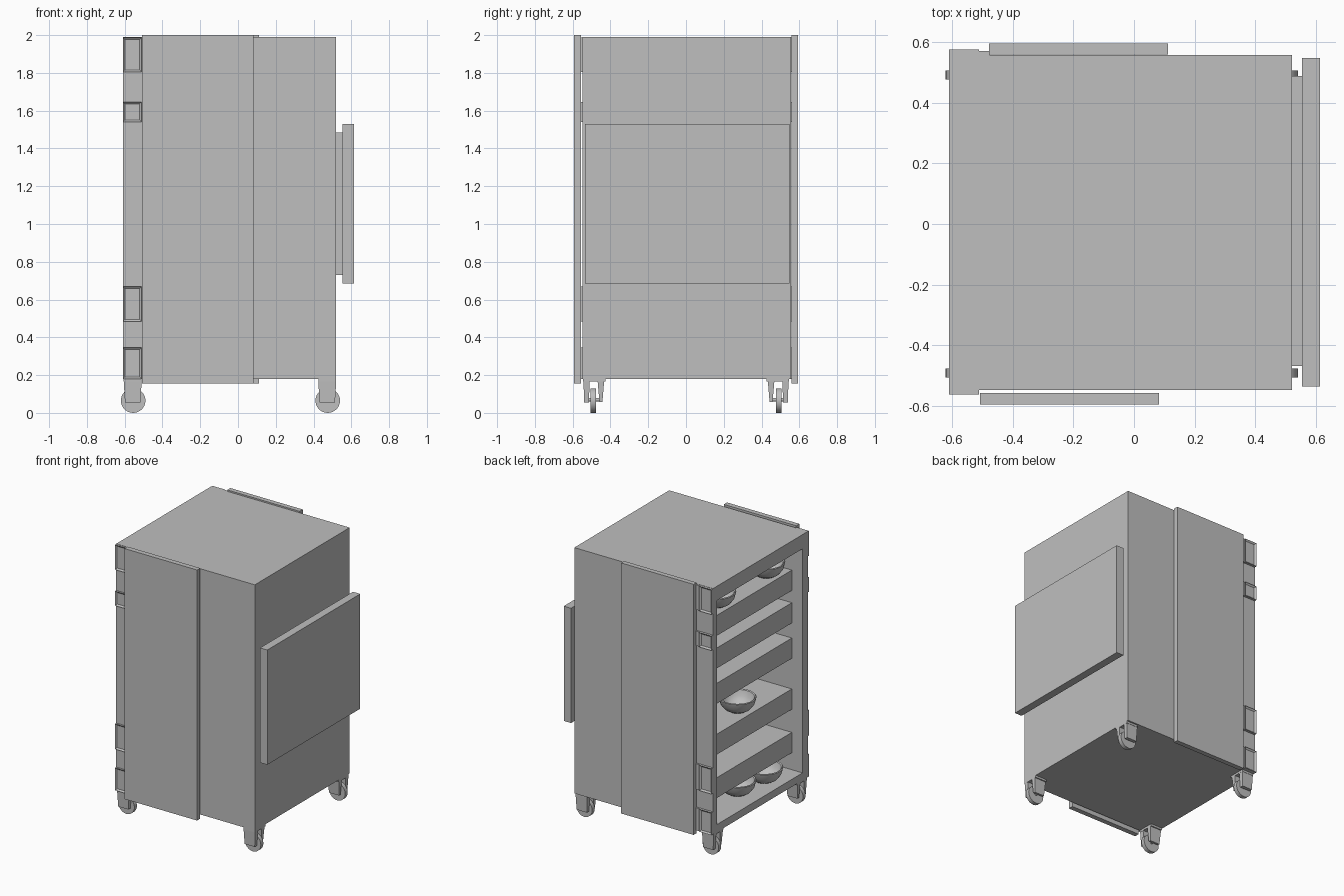
import bpy, bmesh, math
from mathutils import Vector, Matrix

if "Cube" in bpy.data.objects:
    bpy.data.objects.remove(bpy.data.objects["Cube"], do_unlink=True)

GREY = 0.52
grey = bpy.data.materials.new("plain_grey")
grey.use_nodes = True
grey.diffuse_color = (GREY, GREY, GREY, 1)
grey.node_tree.nodes["Principled BSDF"].inputs["Base Color"].default_value = (GREY, GREY, GREY, 1)


def finish(name, bm, smooth=False):
    bmesh.ops.recalc_face_normals(bm, faces=bm.faces)
    mesh = bpy.data.meshes.new(name)
    bm.to_mesh(mesh)
    bm.free()
    mesh.materials.append(grey)
    obj = bpy.data.objects.new(name, mesh)
    bpy.context.collection.objects.link(obj)
    if smooth:
        bpy.ops.object.select_all(action='DESELECT')
        obj.select_set(True)
        bpy.context.view_layer.objects.active = obj
        bpy.ops.object.shade_smooth_by_angle(angle=math.radians(35))
    return obj


def add_box(bm, x, y, z):
    """Add a box given its (low, high) range on each axis."""
    low, high = Vector((x[0], y[0], z[0])), Vector((x[1], y[1], z[1]))
    size = high - low
    mat = Matrix.Translation((low + high) / 2) @ Matrix.Diagonal((*size, 1))
    return bmesh.ops.create_cube(bm, size=1, matrix=mat)["verts"]


def box(name, x, y, z):
    bm = bmesh.new()
    add_box(bm, x, y, z)
    return finish(name, bm)


def face_towards(bm, direction):
    bm.normal_update()
    return max(bm.faces, key=lambda f: f.normal.dot(Vector(direction)))


# Cabinet body, hollow and open on the -x side
XL, XR, YF, YB = -0.61, 0.52, -0.547, 0.557
IN_Y, IN_Z, IN_BACK = (-0.485, 0.51), (0.235, 1.885), 0.46
bm = bmesh.new()
add_box(bm, (XL, XR), (YF, YB), (0.18, 1.99))
opening = face_towards(bm, (-1, 0, 0))
bmesh.ops.inset_region(bm, faces=[opening], thickness=0.06)
for v in opening.verts:
    v.co = (XL, IN_Y[v.co.y > 0], IN_Z[v.co.z > 1])
back = bmesh.ops.extrude_face_region(bm, geom=[opening])["geom"]
for v in (g for g in back if isinstance(g, bmesh.types.BMVert)):
    v.co.x = IN_BACK
if opening.is_valid:
    bmesh.ops.delete(bm, geom=[opening], context='FACES_ONLY')
finish("cabinet_body", bm)

# Thick shelves
for i, top in enumerate((0.51, 0.83, 1.205, 1.465, 1.705)):
    box(f"shelf_{i + 1}", (-0.523, IN_BACK), IN_Y, (top - 0.15, top))

# Folded-back doors
box("front_door", (-0.508, 0.082), (-0.594, -0.557), (0.155, 2.0))
box("back_door", (-0.478, 0.112), (0.558, 0.594), (0.155, 2.0))

# Side panel with its spacer
box("panel_spacer", (XR, 0.555), (-0.468, 0.488), (0.73, 1.485))
box("side_panel", (0.554, 0.613), (-0.535, 0.547), (0.685, 1.53))

# Hinges with a dished outer face
HINGES = ((0.18, 0.346), (0.483, 0.67), (1.54, 1.647), (1.805, 1.988))
for i, z in enumerate(HINGES):
    for side, y, out in (("front", (-0.561, YF), -1), ("back", (YB, 0.575), 1)):
        bm = bmesh.new()
        add_box(bm, (XL, -0.51), y, z)
        if out > 0:
            add_box(bm, (-0.511, -0.476), (YB, 0.569), z)
        outer = min(bm.faces, key=lambda f: (-out * round(f.calc_center_median().y, 3)))
        bmesh.ops.inset_region(bm, faces=[outer], thickness=0.016, depth=0)
        for v in outer.verts:
            v.co.y -= out * 0.01
        finish(f"{side}_hinge_{i + 1}", bm)


def tapered_leg(bm, x, y, z, pinch):
    verts = add_box(bm, x, y, z)
    mid_x, mid_y = sum(x) / 2, sum(y) / 2
    for v in verts:
        if v.co.z < sum(z) / 2:
            v.co.x = mid_x + (v.co.x - mid_x) * 0.86
            v.co.y = mid_y + (v.co.y - mid_y) * pinch


# Casters: forked bracket and wheel at each corner
for end, cx in (("left", -0.555), ("right", 0.475)):
    for side, s in (("front", -1), ("back", 1)):
        span = (cx - 0.05, cx + 0.045)

        def yr(a, b):
            return tuple(sorted((s * a, s * b)))

        bm = bmesh.new()
        add_box(bm, span, yr(0.425, 0.545), (0.165, 0.181))
        tapered_leg(bm, span, yr(0.51, 0.543), (0.055, 0.17), 0.75)
        tapered_leg(bm, span, yr(0.433, 0.468), (0.058, 0.17), 0.45)
        finish(f"{side}_{end}_caster_fork", bm)

        bm = bmesh.new()
        turn = Matrix.Translation((cx, s * 0.491, 0.065)) @ Matrix.Rotation(math.pi / 2, 4, 'X')
        bmesh.ops.create_cone(bm, cap_ends=True, segments=32, radius1=0.065,
                              radius2=0.065, depth=0.03, matrix=turn)
        # Axle through both fork legs
        axle = Matrix.Translation((cx, s * 0.488, 0.07)) @ Matrix.Rotation(math.pi / 2, 4, 'X')
        bmesh.ops.create_cone(bm, cap_ends=True, segments=12, radius1=0.01,
                              radius2=0.01, depth=0.085, matrix=axle)
        finish(f"{side}_{end}_caster_wheel", bm, smooth=True)

# Bowls: closed wall profile turned about the vertical axis
PROFILE = ((0, 0), (0.055, 0), (0.09, 0.022), (0.115, 0.055), (0.127, 0.1),
           (0.122, 0.105), (0.114, 0.1), (0.102, 0.06), (0.078, 0.03), (0.045, 0.014), (0, 0.012))
BOWLS = ((-0.43, 0.25, 1.705), (-0.43, -0.32, 1.705), (-0.42, 0.0, 0.83),
         (-0.44, 0.03, 0.235), (-0.47, -0.24, 0.235))
for i, place in enumerate(BOWLS):
    bm = bmesh.new()
    ring = [bm.verts.new((r, 0, z)) for r, z in PROFILE]
    edges = [bm.edges.new(pair) for pair in zip(ring, ring[1:])]
    bmesh.ops.spin(bm, geom=ring + edges, cent=(0, 0, 0), axis=(0, 0, 1),
                   angle=math.tau, steps=32, use_duplicate=False)
    bmesh.ops.remove_doubles(bm, verts=bm.verts, dist=0.0005)
    bowl = finish(f"bowl_{i + 1}", bm, smooth=True)
    bowl.location = place
